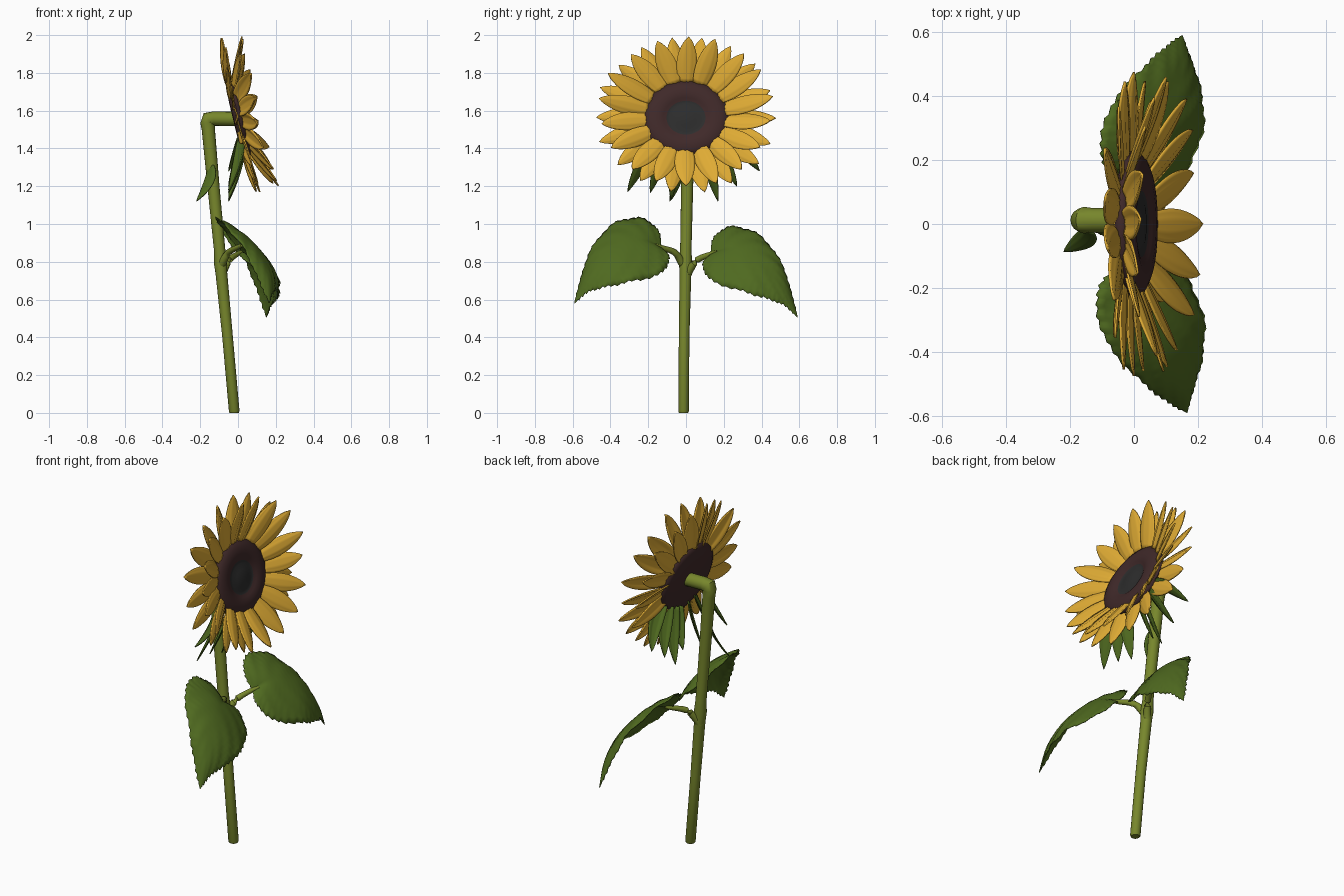
import bpy, bmesh, math, random
from mathutils import Vector as V, Matrix

if "Cube" in bpy.data.objects:
    bpy.data.objects.remove(bpy.data.objects["Cube"])

random.seed(4)


def material(name, rgb):
    m = bpy.data.materials.new(name)
    m.diffuse_color = (*rgb, 1)
    m.use_nodes = True
    m.node_tree.nodes["Principled BSDF"].inputs["Base Color"].default_value = m.diffuse_color
    return m


YELLOW = material("petal_yellow", (0.74, 0.41, 0.035))
LEAF = material("leaf_green", (0.078, 0.142, 0.014))
STEM = material("stem_green", (0.185, 0.24, 0.025))
BROWN = material("seed_brown", (0.05, 0.022, 0.022))
DARK = material("seed_dark", (0.026, 0.026, 0.026))


def finish(bm, name, mats, thick=0, angle=50):
    bmesh.ops.remove_doubles(bm, verts=bm.verts, dist=0.0004)
    if not thick:
        bmesh.ops.recalc_face_normals(bm, faces=bm.faces)
    me = bpy.data.meshes.new(name)
    bm.to_mesh(me)
    bm.free()
    ob = bpy.data.objects.new(name, me)
    bpy.context.collection.objects.link(ob)
    for m in mats:
        me.materials.append(m)
    bpy.ops.object.select_all(action='DESELECT')
    ob.select_set(True)
    bpy.context.view_layer.objects.active = ob
    bpy.ops.object.shade_smooth_by_angle(angle=math.radians(angle))
    if thick:
        s = ob.modifiers.new("thickness", 'SOLIDIFY')
        s.thickness, s.offset = thick, 0
    return ob


def skin(bm, rows, closed=False):
    """Join rows of points with quads."""
    vs = [[bm.verts.new(p) for p in r] for r in rows]
    n = len(rows[0])
    for a, b in zip(vs, vs[1:]):
        for j in range(n if closed else n - 1):
            k = (j + 1) % n
            bm.faces.new((a[j], a[k], b[k], b[j]))
    return vs


def spline(pts, t):
    """Smooth curve through the points."""
    p = [V(q) for q in pts]
    p = [2 * p[0] - p[1]] + p + [2 * p[-1] - p[-2]]
    n = len(pts) - 1
    i = min(int(t * n), n - 1)
    f = t * n - i
    a, b, c, d = p[i:i + 4]
    return 0.5 * (2 * b + (c - a) * f + (2 * a - 5 * b + 4 * c - d) * f * f
                  + (3 * b - a - 3 * c + d) * f ** 3)


def tube(name, pts, radii, mat, sides=16):
    p = [V(q) for q in pts]
    bm = bmesh.new()
    rows = []
    for i, c in enumerate(p):
        t = (p[min(i + 1, len(p) - 1)] - p[max(i - 1, 0)]).normalized()
        u = V((0, 1, 0)) if abs(t.y) < 0.7 else V((1, 0, 0))
        u = (u - t * u.dot(t)).normalized()
        w = t.cross(u)
        rows.append([c + radii[i] * (u * math.cos(a) + w * math.sin(a))
                     for a in (math.tau * k / sides for k in range(sides))])
    vs = skin(bm, rows, True)
    bm.faces.new(vs[0])
    bm.faces.new(vs[-1])
    return finish(bm, name, [mat])


def blade(bm, base, mid, tip, side, half, cup=0.0, root=0.15, xf=Matrix()):
    """Pointed petal or sepal along a bent line, with a raised centre."""
    base, mid, tip, side = V(base), V(mid), V(tip), V(side).normalized()
    up = side.cross(tip - base).normalized()
    rows = []
    for i in range(13):
        t = i / 12
        c = base * (1 - t) ** 2 + mid * 2 * t * (1 - t) + tip * t * t
        w = half * max(0, math.sin(math.pi * (root + (1 - root) * t))) ** 0.75
        rows.append([xf @ (c + side * w * v + up * cup * (w / half) * (
                     v * v + 0.2 * math.cos(3 * math.pi * v)))
                     for v in (k / 4 for k in range(-4, 5))])
    skin(bm, rows)


# Stem, bent sharply towards the flower head
tube("stem", [(-.02, -.013, 0), (-.02, -.013, .008), (-.055, -.01, .4), (-.088, -.003, .74),
              (-.092, -.002, .79), (-.097, -.001, .86), (-.13, .006, 1.2), (-.157, .011, 1.5),
              (-.161, .012, 1.535), (-.157, .012, 1.553), (-.13, .012, 1.558), (-.01, .012, 1.556)],
     [.024, .028, .028, .031, .035, .030, .032, .035, .038, .042, .038, .038], STEM)

# Flower head frame: local x sideways, local y up the tilted face, local z out
T = math.radians(13.5)
out, up = V((math.cos(T), 0, math.sin(T))), V((-math.sin(T), 0, math.cos(T)))
HEAD = Matrix.Translation((0, 0, 1.565)) @ Matrix((
    (0, up.x * .89, out.x, 0), (1, 0, out.y, 0), (0, up.z * .89, out.z, 0), (0, 0, 0, 1)))
DISC = Matrix.Translation((0, 0, -.008)) @ HEAD
PETAL = Matrix.Translation((.004, 0, .01)) @ HEAD

# Seed disc: revolved profile with a dark hollow centre
profile = [(0, -.026), (.10, -.026), (.20, -.024), (.226, -.012), (.233, .004), (.224, .021),
           (.19, .036), (.15, .040), (.12, .033), (.103, .025), (.085, .023), (.05, .031), (0, .035)]
bm = bmesh.new()
N = 64
skin(bm, [[DISC @ V((r * math.cos(a), r * math.sin(a), z))
           for a in (math.tau * k / N for k in range(N))] for r, z in profile], True)
for f in bm.faces:
    c = DISC.inverted() @ f.calc_center_median()
    f.material_index = int(c.z > 0 and math.hypot(c.x, c.y) < .103)
finish(bm, "seed_disc", [BROWN, DARK])

# Petals: alternating back ones that lie flat and front ones that lift forward
bm = bmesh.new()
COUNT = 36
for k in range(COUNT):
    front = k % 2
    a = math.tau * (k + random.uniform(-.15, .15)) / COUNT
    d, s = V((math.cos(a), math.sin(a), 0)), V((-math.sin(a), math.cos(a), 0))
    z0 = .010 if front else -.012
    rise = random.uniform(.075, .11) if front else random.uniform(.0, .04)
    r = random.uniform(.45, .472) if front else random.uniform(.468, .488)
    blade(bm, d * .198 + V((0, 0, z0)), d * .34 + V((0, 0, z0 + rise * .65)),
          d * r + s * random.uniform(-.012, .012) + V((0, 0, z0 + rise)),
          s + V((0, 0, random.uniform(-.3, .3))), .054, .012, .2, PETAL)
finish(bm, "petals", [YELLOW], .007)

# Sepals hanging behind the lower half of the head
bm = bmesh.new()
for y, z in ((-.31, 1.17), (-.19, 1.165), (-.08, 1.13), (.10, 1.18), (.17, 1.12), (.27, 1.2), (.39, 1.28)):
    s = 1 if y > 0 else -1
    zb = 1.40 + .25 * abs(y) ** 1.5
    blade(bm, (.016, y * .5, zb), (.02, y * .72, (zb + z) / 2 + .03), (-.05, y, z),
          (.6 * s, .7, .3 * s), .04, .01, .2)
finish(bm, "sepals", [LEAF], .005)

# Small leaf on the upper stem
bm = bmesh.new()
blade(bm, (-.142, -.02, 1.31), (-.14, -.055, 1.22), (-.22, -.087, 1.12), (.8, -.5, .15), .034, .008, .12)
finish(bm, "stem_bract", [LEAF], .005)

# Two large heart-shaped leaves: upper edge, midrib and lower edge guide lines
UPPER = [(0, .13, .84), (-.065, .15, .93), (-.105, .24, .985), (-.065, .38, .945),
         (.035, .495, .81), (.10, .553, .65), (.15, .59, .505)]
MID = [(0, .13, .84), (.045, .22, .87), (.085, .32, .845), (.125, .43, .77), (.15, .525, .65), (.15, .59, .505)]
LOWER = [(0, .13, .84), (.065, .09, .785), (.15, .14, .70), (.215, .30, .645),
         (.205, .43, .605), (.175, .52, .57), (.15, .59, .505)]


def leaf(name, sign, lift, droop, back, tip):
    bm = bmesh.new()
    rows = []
    for i in range(89):
        u = i / 88
        m, row = spline(MID, u), []
        for k in range(-8, 9):
            v = abs(k) / 8
            e = spline(UPPER if k > 0 else LOWER, u)
            if .04 < u < .96:      # serrated edge
                e += (e - m).normalized() * .010 * ((i % 4) / 3 - .4)
            p = m.lerp(e, v)
            fade = math.sin(math.pi * u)
            bulge = .05 * fade * v * (1 - v)
            vein = .005 * fade * v * math.cos(math.tau * (6 * u - 2 * v))
            p += V((.6, 0, .8)) * (bulge + vein)
            p.z += lift + droop * max(0, (p.y - .13) / .455)
            p.x += tip * u ** 3 - (back * fade * v if k > 0 else 0)
            row.append(V((p.x, p.y * sign, p.z)))
        rows.append(row)
    skin(bm, rows)
    return finish(bm, name, [LEAF], .005)


leaf("leaf_left", 1, 0, 0, 0, 0)
leaf("leaf_right", -1, .035, .04, .015, .015)

# Leaf stalks
for name, path in (
        ("stalk_left", [(-.092, 0, .72), (-.075, .02, .757), (-.045, .06, .81), (-.005, .13, .84), (.02, .165, .852)]),
        ("stalk_right", [(-.095, 0, .765), (-.08, -.025, .80), (-.05, -.06, .85), (-.005, -.13, .875), (.02, -.165, .888)])):
    tube(name, [spline(path, i / 12) for i in range(13)], [.025 - .0013 * i for i in range(13)], STEM, 12)
